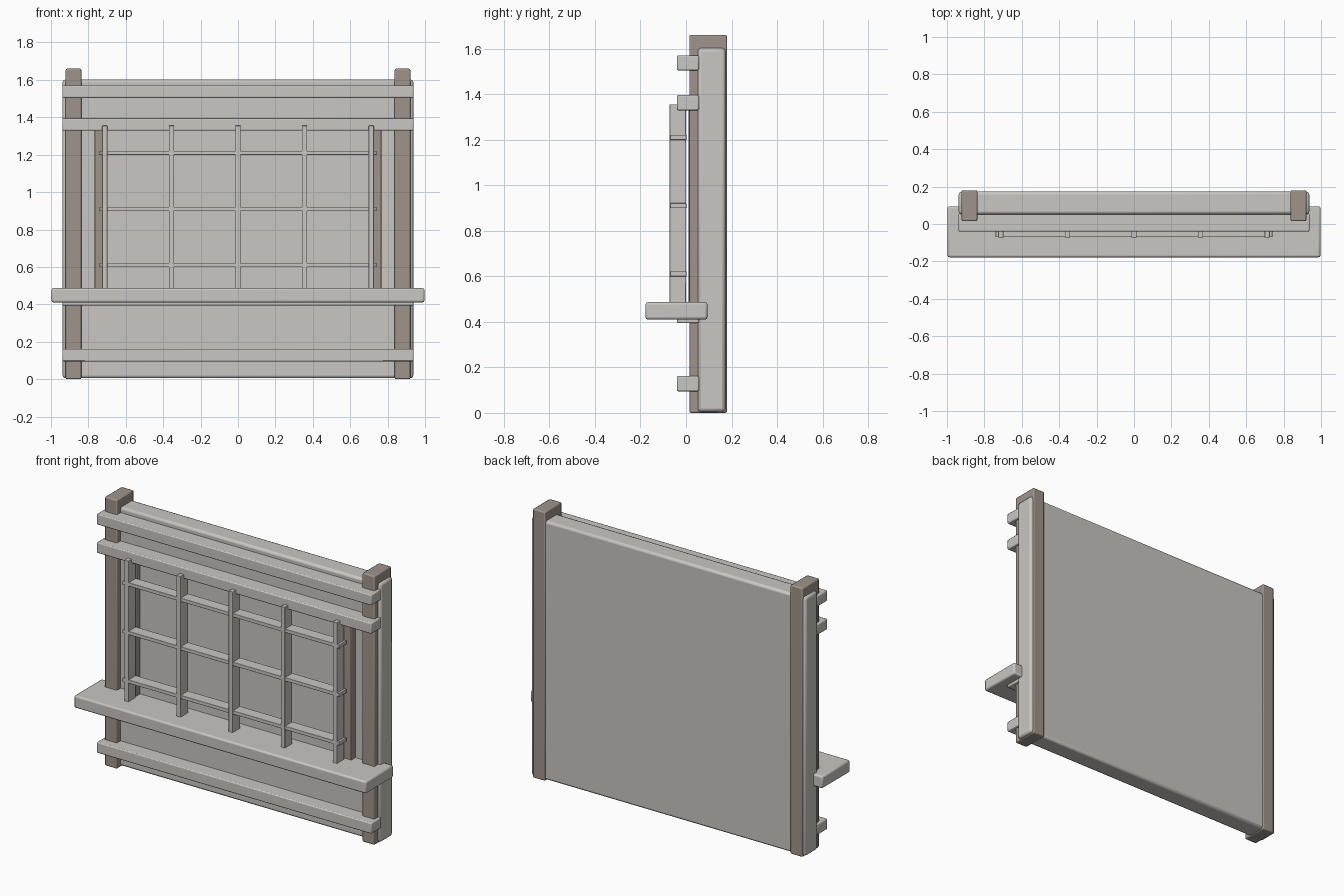
import bpy

if "Cube" in bpy.data.objects:
    bpy.data.objects.remove(bpy.data.objects["Cube"])


def material(name, rgb):
    m = bpy.data.materials.new(name)
    m.diffuse_color = (*rgb, 1)
    m.use_nodes = True
    m.node_tree.nodes["Principled BSDF"].inputs["Base Color"].default_value = m.diffuse_color
    return m


PALE = material("pale plaster", (0.585, 0.57, 0.54))
BROWN = material("grey brown wood", (0.345, 0.298, 0.26))


def box(name, x, y, z, mat, bevel=0.0):
    """Box spanning the (low, high) pairs x, y, z, with rounded edges if asked."""
    spans = (x, y, z)
    bpy.ops.mesh.primitive_cube_add(size=1, location=[(a + b) / 2 for a, b in spans])
    ob = bpy.context.object
    ob.name = name
    ob.scale = [b - a for a, b in spans]
    bpy.ops.object.transform_apply(location=False, rotation=False, scale=True)
    ob.data.materials.append(mat)
    if bevel:
        mod = ob.modifiers.new("rounded edges", 'BEVEL')
        mod.width = bevel
        mod.segments = 2
        bpy.ops.object.shade_smooth_by_angle()
    return ob


# Wall panel
box("wall_panel", (-0.937, 0.937), (0.052, 0.173), (0.005, 1.602), PALE, 0.014)

# Corner posts and the slimmer window jambs
for side, s in (("left", -1), ("right", 1)):
    box(side + "_post", sorted((s * 0.838, s * 0.921)), (0.015, 0.18),
        (0.0, 1.66), BROWN, 0.007)
    box(side + "_window_jamb", sorted((s * 0.705, s * 0.766)), (0.012, 0.07),
        (0.43, 1.36), BROWN, 0.004)

# Horizontal rails across the front
for i, z in enumerate((0.128, 0.427, 1.362, 1.537)):
    box(f"rail_{i + 1}", (-0.938, 0.938), (-0.04, 0.057),
        (z - 0.033, z + 0.033), PALE, 0.006)

# Projecting window sill
box("window_sill", (-0.997, 0.997), (-0.178, 0.094), (0.41, 0.486), PALE, 0.01)

# Lattice of upright and cross bars
for i in range(5):
    x = (i - 2) * 0.356
    box(f"lattice_upright_{i + 1}", (x - 0.014, x + 0.014), (-0.072, 0.0),
        (0.45, 1.355), PALE, 0.002)
for i in range(3):
    z = 0.61 + 0.3 * i
    box(f"lattice_cross_bar_{i + 1}", (-0.74, 0.74), (-0.07, 0.002),
        (z - 0.011, z + 0.011), PALE, 0.002)
